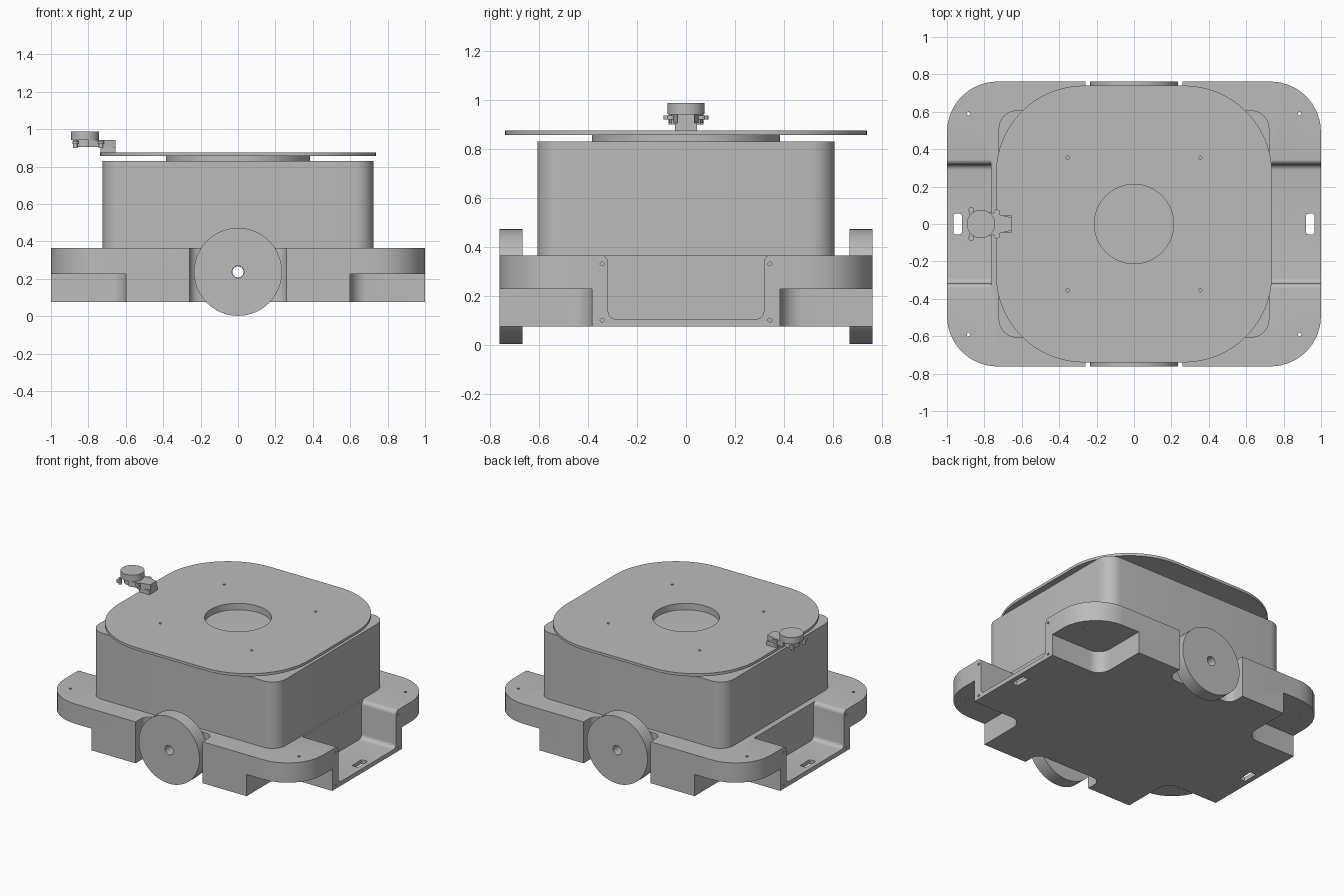
import bpy, bmesh, math
from mathutils import Vector

cube = bpy.data.objects.get("Cube")
if cube:
    bpy.data.objects.remove(cube, do_unlink=True)

grey = bpy.data.materials.new("plain grey")
grey.use_nodes = True
COLOR = (0.5, 0.5, 0.5, 1)
grey.diffuse_color = COLOR
grey.node_tree.nodes["Principled BSDF"].inputs["Base Color"].default_value = COLOR


def rounded(corners, seg=8):
    """Outline from (x, y, radius) corners, each replaced by a tangent arc."""
    out = []
    for i, (x, y, r) in enumerate(corners):
        p = Vector((x, y))
        if r == 0:
            out.append(p)
            continue
        a = (Vector(corners[i - 1][:2]) - p).normalized()
        b = (Vector(corners[(i + 1) % len(corners)][:2]) - p).normalized()
        half = a.angle(b) / 2
        mid = p + (a + b).normalized() * r / math.sin(half)
        start = p + a * r / math.tan(half) - mid
        end = p + b * r / math.tan(half) - mid
        sweep = start.angle_signed(end)
        for k in range(seg + 1):
            t = -sweep * k / seg
            c, s = math.cos(t), math.sin(t)
            out.append(mid + Vector((start.x * c - start.y * s, start.x * s + start.y * c)))
    return out


def rect(x0, x1, y0, y1, r=0.0, seg=8):
    return rounded([(x0, y0, r), (x1, y0, r), (x1, y1, r), (x0, y1, r)], seg)


def circle(x, y, r, n=48):
    return [Vector((x + r * math.cos(2 * math.pi * k / n),
                    y + r * math.sin(2 * math.pi * k / n))) for k in range(n)]


def prism(name, outline, lo, hi, axis="z"):
    """Extrude an outline; it lies in xy, xz (axis y) or yz (axis x)."""
    place = {"z": lambda p, h: (p.x, p.y, h),
             "y": lambda p, h: (p.x, h, p.y),
             "x": lambda p, h: (h, p.x, p.y)}[axis]
    bm = bmesh.new()
    low = [bm.verts.new(place(p, lo)) for p in outline]
    high = [bm.verts.new(place(p, hi)) for p in outline]
    bm.faces.new(low)
    bm.faces.new(high)
    n = len(outline)
    for i in range(n):
        j = (i + 1) % n
        bm.faces.new((low[i], low[j], high[j], high[i]))
    bmesh.ops.recalc_face_normals(bm, faces=bm.faces)
    mesh = bpy.data.meshes.new(name)
    bm.to_mesh(mesh)
    bm.free()
    mesh.materials.append(grey)
    obj = bpy.data.objects.new(name, mesh)
    bpy.context.collection.objects.link(obj)
    return obj


def carve(obj, cutters):
    for c in cutters:
        c.hide_render = True
        mod = obj.modifiers.new("cut", "BOOLEAN")
        mod.operation = "DIFFERENCE"
        mod.solver = "EXACT"
        mod.object = c
    graph = bpy.context.evaluated_depsgraph_get()
    mesh = bpy.data.meshes.new_from_object(obj.evaluated_get(graph))
    obj.modifiers.clear()
    obj.data = mesh
    for c in cutters:
        bpy.data.objects.remove(c, do_unlink=True)


def smooth(*objs):
    bpy.ops.object.select_all(action="DESELECT")
    for o in objs:
        o.select_set(True)
    bpy.context.view_layer.objects.active = objs[0]
    bpy.ops.object.shade_smooth_by_angle(angle=math.radians(30))


SIGNS = (-1, 1)
QUADS = [(sx, sy) for sx in SIGNS for sy in SIGNS]


def span(s, a, b):
    return (a, b) if s > 0 else (-b, -a)


# Chassis with corner undercuts, wheel bays, side notches and holes
chassis = prism("chassis", rect(-1, 1, -0.762, 0.762, 0.27), 0.075, 0.365)
cuts = []
for sx, sy in QUADS:
    cuts.append(prism("corner_cut", rect(*span(sx, 0.6, 1.3), *span(sy, 0.385, 1.1), 0.09), -0.1, 0.227))
    cuts.append(prism("screw_cut", circle(sx * 0.885, sy * 0.59, 0.009, 12), 0.1, 0.5))
    for z in (0.1, 0.33):
        cuts.append(prism("side_screw_cut", circle(sy * 0.343, z, 0.008, 12),
                          *span(sx, 0.95, 1.1), "x"))
for s in SIGNS:
    cuts.append(prism("wheel_cut", rect(-0.26, 0.26, *span(s, 0.64, 1), 0.06), -0.1, 0.6))
    cuts.append(prism("slot_cut", rect(*span(s, 0.92, 0.966), -0.055, 0.055, 0.01, 3), -0.1, 0.2))
notch = rounded([(-0.318, 0.105, 0.03), (0.318, 0.105, 0.03), (0.318, 0.366, 0.03), (0.5, 0.366, 0),
                 (0.5, 0.6, 0), (-0.5, 0.6, 0), (-0.5, 0.366, 0), (-0.318, 0.366, 0.03)], 6)
cuts.append(prism("left_notch_cut", notch, 0.735, 1.2, "x"))
cuts.append(prism("right_notch_cut", notch, -1.2, -0.765, "x"))
cuts.append(prism("axle_cut", circle(0, 0.237, 0.03, 24), -1, 1, "y"))
carve(chassis, cuts)

# Upper housing
housing = prism("housing", rect(-0.724, 0.724, -0.608, 0.608, 0.1), 0.365, 0.83)

# Spacer ring and top plate sharing a central opening
ring = prism("spacer_ring", circle(0, 0, 0.385, 64), 0.83, 0.856)
carve(ring, [prism("opening_cut", circle(0, 0, 0.212, 64), 0.8, 0.9)])
plate = prism("top_plate", rect(-0.738, 0.738, -0.74, 0.74, 0.47, 16), 0.856, 0.875)
carve(plate, [prism("opening_cut", circle(0, 0, 0.212, 64), 0.8, 0.9)] +
      [prism("bolt_cut", circle(sx * 0.354, sy * 0.354, 0.009, 12), 0.8, 0.9) for sx, sy in QUADS])

# Drive wheels
wheels = []
for s, name in ((-1, "front_wheel"), (1, "back_wheel")):
    wheel = prism(name, circle(0, 0.237, 0.235, 64), *span(s, 0.668, 0.762), "y")
    carve(wheel, [prism("hub_cut", circle(0, 0.237, 0.032, 24), -1, 1, "y")])
    wheels.append(wheel)

# Scanner: turning head, base, tapered bracket and mounting lugs
CX = -0.818
head = prism("scanner_head", circle(CX, 0, 0.076), 0.943, 0.988)
base = prism("scanner_base", circle(CX, 0, 0.055), 0.905, 0.943)
bracket = prism("scanner_bracket", rounded(
    [(-0.8, -0.07, 0), (-0.655, -0.034, 0), (-0.655, 0.034, 0), (-0.8, 0.07, 0)]), 0.905, 0.942)
foot = prism("scanner_foot", rect(-0.735, -0.655, -0.045, 0.045), 0.875, 0.905)
smooth(chassis, housing, ring, plate, head, base, *wheels)
for s in SIGNS:
    side = "left" if s < 0 else "right"
    for x, y, tag in ((-0.87, 0.075, "outer"), (-0.733, 0.062, "inner")):
        prism(f"scanner_{tag}_lug_{side}", circle(x, s * y, 0.016, 16), 0.92, 0.936)
        prism(f"scanner_{tag}_leg_{side}", circle(x, s * y * 0.8, 0.012, 16), 0.9, 0.943)
